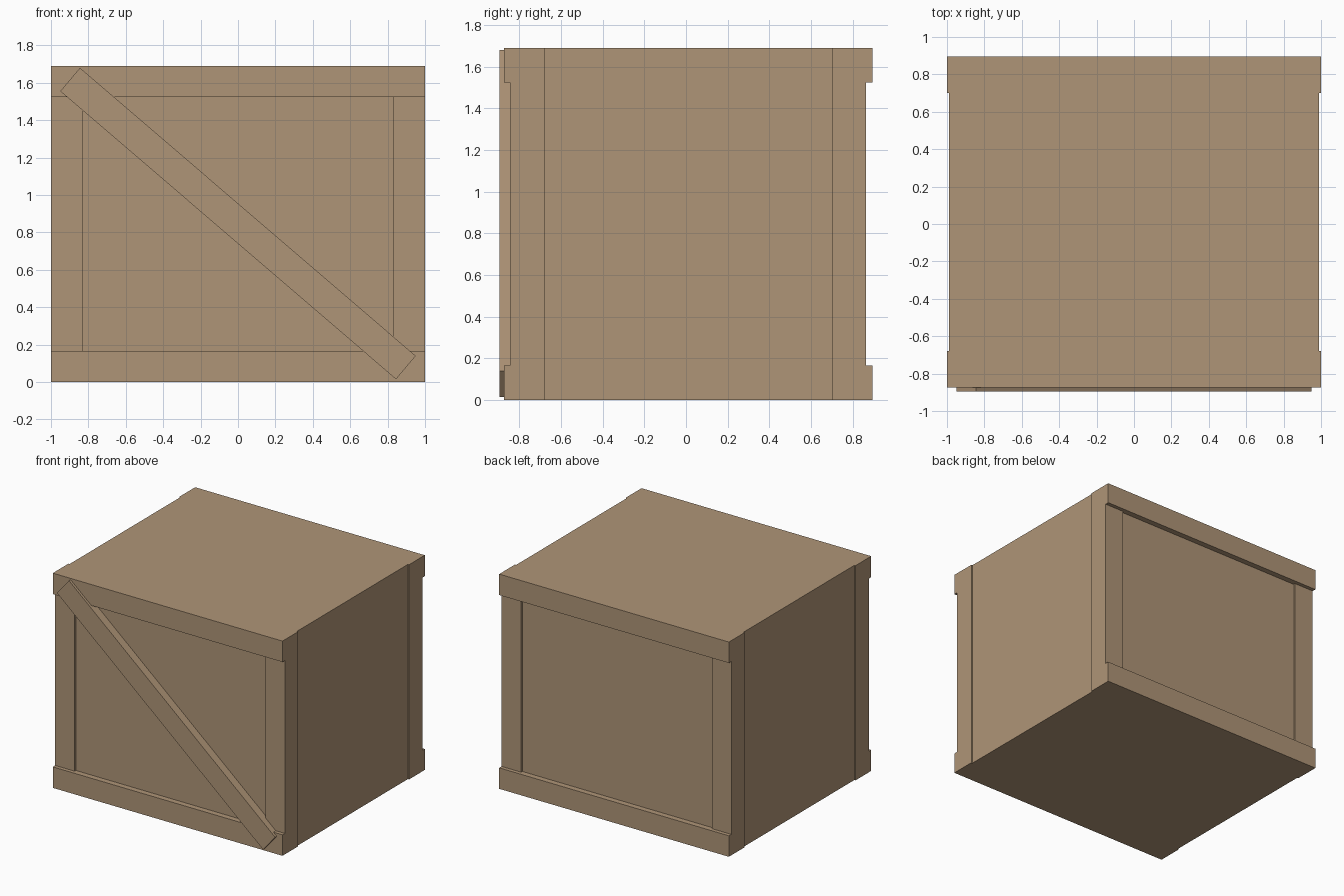
import bpy, bmesh
from mathutils import Vector

if "Cube" in bpy.data.objects:
    bpy.data.objects.remove(bpy.data.objects["Cube"], do_unlink=True)

wood = bpy.data.materials.new("light_brown_wood")
wood.use_nodes = True
color = (0.43, 0.30, 0.185, 1)
wood.diffuse_color = color
bsdf = next(n for n in wood.node_tree.nodes if n.type == "BSDF_PRINCIPLED")
bsdf.inputs["Base Color"].default_value = color

HEIGHT = 1.69
BOARD = 0.165           # board width
CENTER = 0.01           # crate body sits slightly back, behind the brace
CORE_X, CORE_Y = 0.99, 0.84
POST_X, POST_Y = 1.0, 0.855
RAIL_Y = 0.885


def prism(name, points, extrude):
    """Extrude a flat outline into a solid."""
    bm = bmesh.new()
    face = bm.faces.new([bm.verts.new(p) for p in points])
    result = bmesh.ops.extrude_face_region(bm, geom=[face], use_keep_orig=True)
    moved = [g for g in result["geom"] if isinstance(g, bmesh.types.BMVert)]
    bmesh.ops.translate(bm, verts=moved, vec=Vector(extrude))
    bmesh.ops.recalc_face_normals(bm, faces=bm.faces)
    mesh = bpy.data.meshes.new(name)
    bm.to_mesh(mesh)
    bm.free()
    mesh.materials.append(wood)
    obj = bpy.data.objects.new(name, mesh)
    bpy.context.collection.objects.link(obj)
    return obj


def plan(name, outline, z, height, sx=1, sy=1):
    """Extrude a plan outline upwards, mirrored by the given signs."""
    return prism(name, [(x * sx, y * sy + CENTER, z) for x, y in outline],
                 (0, 0, height))


# Panelled box
plan("crate_body", [(-CORE_X, -CORE_Y), (CORE_X, -CORE_Y),
                    (CORE_X, CORE_Y), (-CORE_X, CORE_Y)], 0, HEIGHT)

# Corner posts wrap the box edges; rails bridge the posts at top and bottom
inner_x = POST_X - 0.17
inner_y = POST_Y - BOARD
post = [(inner_x, CORE_Y), (CORE_X, CORE_Y), (CORE_X, inner_y),
        (POST_X, inner_y), (POST_X, POST_Y), (inner_x, POST_Y)]
rail = [(-POST_X, POST_Y), (-inner_x, POST_Y), (-inner_x, CORE_Y),
        (inner_x, CORE_Y), (inner_x, POST_Y), (POST_X, POST_Y),
        (POST_X, RAIL_Y), (-POST_X, RAIL_Y)]
for end, sy in (("front", -1), ("back", 1)):
    for side, sx in (("left", 1), ("right", -1)):
        plan(f"{end}_{side}_post", post, 0, HEIGHT, sx, sy)
    plan(f"{end}_bottom_rail", rail, 0, BOARD, 1, sy)
    plan(f"{end}_top_rail", rail, HEIGHT - BOARD, BOARD, 1, sy)

# Diagonal brace across the front panel
brace = [(-0.845, 1.68), (-0.95, 1.555), (0.845, 0.015), (0.95, 0.14)]
front = -0.895
prism("front_diagonal_brace", [(x, front, z) for x, z in brace],
      (0, CENTER - CORE_Y - front, 0))
